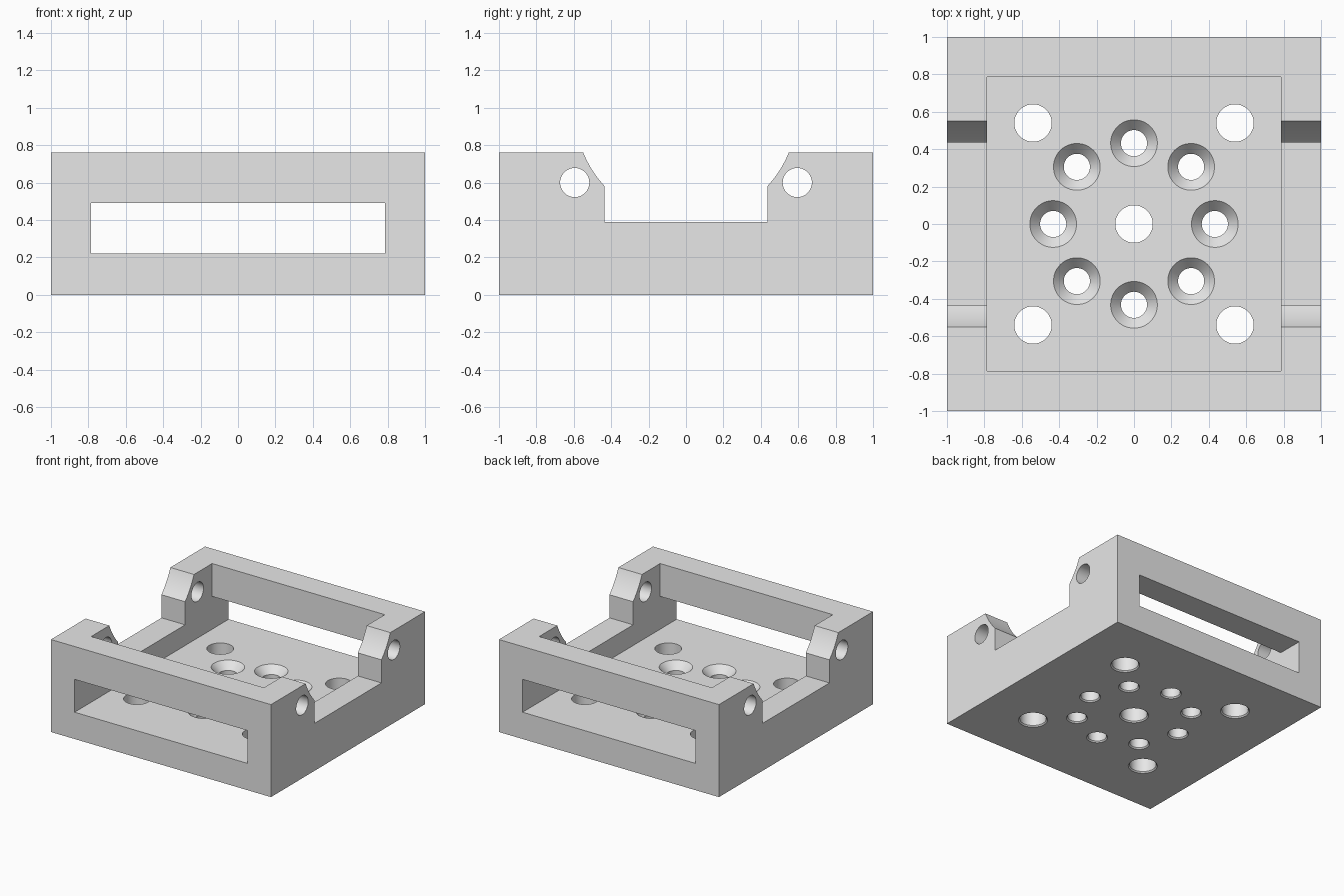
import bpy
import bmesh
from math import cos, sin, pi, radians
from mathutils import Matrix

if "Cube" in bpy.data.objects:
    bpy.data.objects.remove(bpy.data.objects["Cube"], do_unlink=True)

HEIGHT, INNER, FLOOR = 0.76, 0.785, 0.22

grey = bpy.data.materials.new("plain grey")
grey.use_nodes = True
grey.diffuse_color = (0.8, 0.8, 0.8, 1)
grey.node_tree.nodes["Principled BSDF"].inputs["Base Color"].default_value = (0.8, 0.8, 0.8, 1)


def make_object(name, bm):
    bmesh.ops.recalc_face_normals(bm, faces=bm.faces)
    mesh = bpy.data.meshes.new(name)
    bm.to_mesh(mesh)
    bm.free()
    mesh.materials.append(grey)
    obj = bpy.data.objects.new(name, mesh)
    bpy.context.collection.objects.link(obj)
    return obj


def box(name, half_x, half_y, z0, z1):
    bm = bmesh.new()
    bmesh.ops.create_cube(bm, size=2)
    bmesh.ops.transform(bm, verts=bm.verts, matrix=(
        Matrix.Translation((0, 0, (z0 + z1) / 2))
        @ Matrix.Diagonal((half_x, half_y, (z1 - z0) / 2, 1))))
    return make_object(name, bm)


def prism(name, outline, half_x):
    """Extrude a (y, z) outline along x."""
    bm = bmesh.new()
    face = bm.faces.new([bm.verts.new((-half_x, y, z)) for y, z in outline])
    ext = bmesh.ops.extrude_face_region(bm, geom=[face])["geom"]
    moved = [v for v in ext if isinstance(v, bmesh.types.BMVert)]
    bmesh.ops.translate(bm, verts=moved, vec=(2 * half_x, 0, 0))
    return make_object(name, bm)


def turned(name, profile, x, y, sides=48):
    """Closed round solid from (radius, z) profile points."""
    bm = bmesh.new()
    rings = [[bm.verts.new((x + r * cos(2 * pi * i / sides), y + r * sin(2 * pi * i / sides), z))
              for i in range(sides)] for r, z in profile]
    for low, high in zip(rings, rings[1:]):
        for i in range(sides):
            j = (i + 1) % sides
            bm.faces.new((low[i], low[j], high[j], high[i]))
    bm.faces.new(rings[0])
    bm.faces.new(rings[-1])
    return make_object(name, bm)


def cut(target, cutter):
    bpy.context.view_layer.objects.active = target
    mod = target.modifiers.new("cut", "BOOLEAN")
    mod.operation, mod.solver, mod.object = "DIFFERENCE", "EXACT", cutter
    bpy.ops.object.modifier_apply(modifier=mod.name)
    bpy.data.objects.remove(cutter, do_unlink=True)


# Block with open cavity and a wide slot through front and back walls
frame = box("mounting_frame", 1, 1, 0, HEIGHT)
cut(frame, box("cavity_cutter", INNER, INNER, FLOOR, 1))
cut(frame, box("slot_cutter", INNER, 1.2, FLOOR, 0.49))

# Side saddles: flat-bottomed notch opening into a round seat
radius, centre_z = 0.594, 0.985
arc = [(radius * cos(radians(a)), centre_z + radius * sin(radians(a)))
       for a in range(-43, -9, 4)]
half = [(0.435, 0.39)] + arc
cut(frame, prism("saddle_cutter", half + [(-y, z) for y, z in reversed(half)], 1.2))

# Cross pin holes through the side walls
for y in (-0.595, 0.595):
    ring = [(y + 0.078 * cos(2 * pi * i / 48), 0.6 + 0.078 * sin(2 * pi * i / 48))
            for i in range(48)]
    cut(frame, prism("pin_hole_cutter", ring, 1.2))

# Plain floor holes, with a fine chamfer underneath
EDGE = 0.01
for x, y in [(0, 0)] + [(a, b) for a in (-0.54, 0.54) for b in (-0.54, 0.54)]:
    cut(frame, turned("hole_cutter", [(0.1 + 2 * EDGE, -EDGE), (0.1, EDGE), (0.1, 0.3)], x, y))

# Ring of countersunk floor holes
sink = [(0.07 + 2 * EDGE, -EDGE), (0.07, EDGE), (0.07, FLOOR - 0.06), (0.07 + 0.11, FLOOR + 0.06)]
for k in range(8):
    cut(frame, turned("countersink_cutter", sink,
                      0.432 * cos(k * pi / 4), 0.432 * sin(k * pi / 4)))

# Smooth round walls, sharp edges
bpy.ops.object.select_all(action="DESELECT")
frame.select_set(True)
bpy.context.view_layer.objects.active = frame
bpy.ops.object.shade_smooth_by_angle(angle=radians(25))
